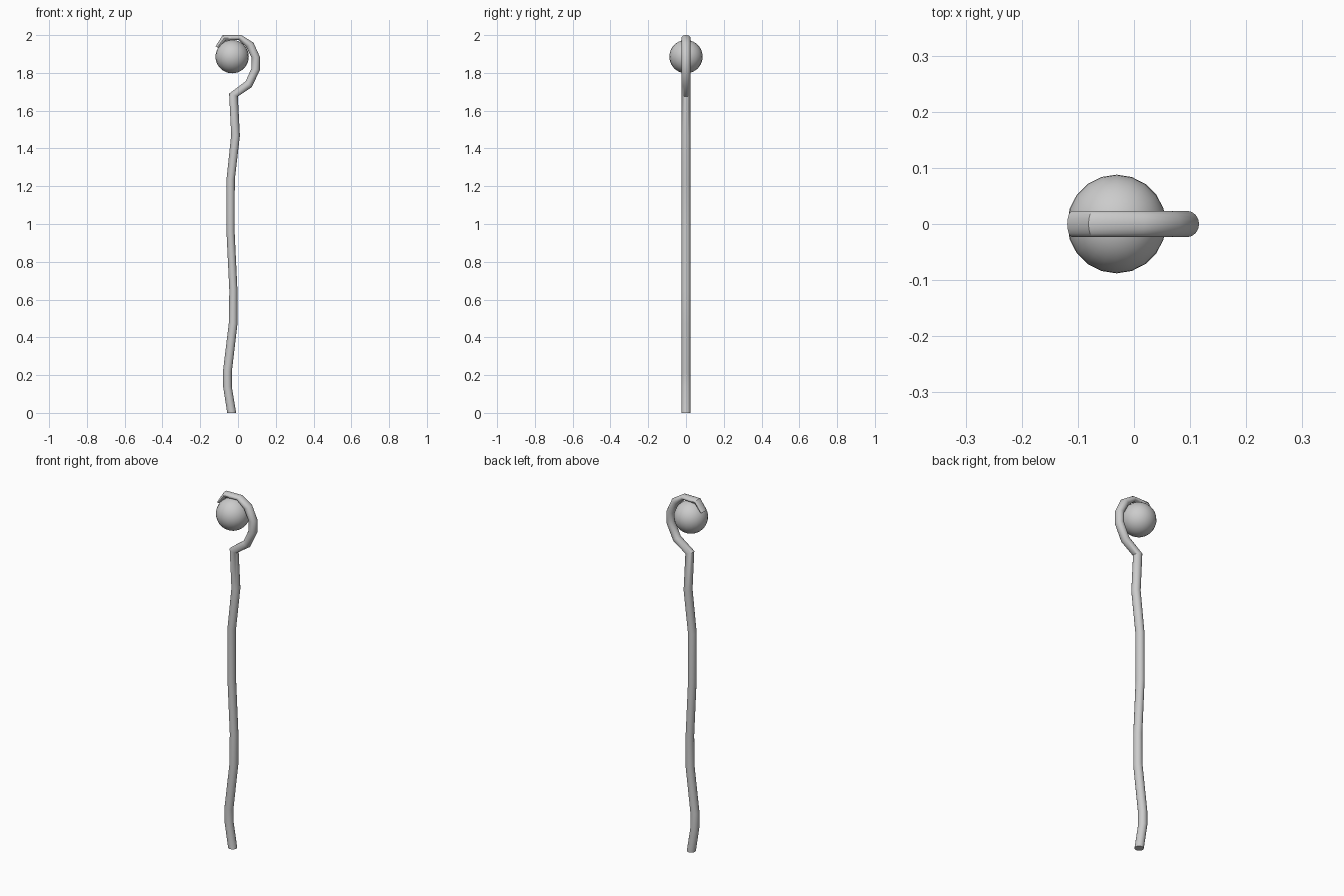
import bpy, bmesh, math
from mathutils import Vector

if "Cube" in bpy.data.objects:
    bpy.data.objects.remove(bpy.data.objects["Cube"])

# Crook profile: each ring as (left x, left z, right x, right z), from foot to tip
RINGS = [
    (-0.057, 0.00, -0.010, 0.00), (-0.079, 0.14, -0.033, 0.14),
    (-0.079, 0.225, -0.033, 0.215), (-0.048, 0.48, -0.003, 0.47),
    (-0.046, 0.65, -0.003, 0.65), (-0.061, 0.96, -0.018, 0.96),
    (-0.061, 1.235, -0.017, 1.235), (-0.036, 1.472, 0.010, 1.468),
    (-0.047, 1.69, -0.001, 1.675), (0.040, 1.755, 0.073, 1.725),
    (0.072, 1.825, 0.116, 1.815), (0.072, 1.88, 0.116, 1.885),
    (0.043, 1.937, 0.082, 1.960), (0.003, 1.975, 0.018, 2.0),
    (-0.064, 1.970, -0.081, 2.0), (-0.101, 1.930, -0.119, 1.940),
]
SIDES = 16
DEPTH = 0.0235   # half thickness along y


def finish(name, bm, angle):
    bmesh.ops.recalc_face_normals(bm, faces=bm.faces)
    mesh = bpy.data.meshes.new(name)
    bm.to_mesh(mesh)
    bm.free()
    ob = bpy.data.objects.new(name, mesh)
    bpy.context.collection.objects.link(ob)
    bpy.ops.object.select_all(action='DESELECT')
    ob.select_set(True)
    bpy.context.view_layer.objects.active = ob
    bpy.ops.object.shade_smooth_by_angle(angle=math.radians(angle))
    return ob


# Staff with hooked top
bm = bmesh.new()
loops = []
for lx, lz, rx, rz in RINGS:
    left, right = Vector((lx, 0, lz)), Vector((rx, 0, rz))
    centre, half = (left + right) / 2, (right - left) / 2
    loop = []
    for i in range(SIDES):
        a = math.tau * i / SIDES
        loop.append(bm.verts.new(centre + half * math.cos(a)
                                 + Vector((0, DEPTH * math.sin(a), 0))))
    loops.append(loop)
for lo, hi in zip(loops, loops[1:]):
    for i in range(SIDES):
        j = (i + 1) % SIDES
        bm.faces.new((lo[i], lo[j], hi[j], hi[i]))
bm.faces.new(loops[0])
bm.faces.new(loops[-1])
finish("hooked_staff", bm, 35)

# Orb held in the hook
bm = bmesh.new()
bmesh.ops.create_uvsphere(bm, u_segments=20, v_segments=20, radius=0.088)
orb = finish("orb", bm, 40)
orb.location = (-0.031, 0, 1.886)
